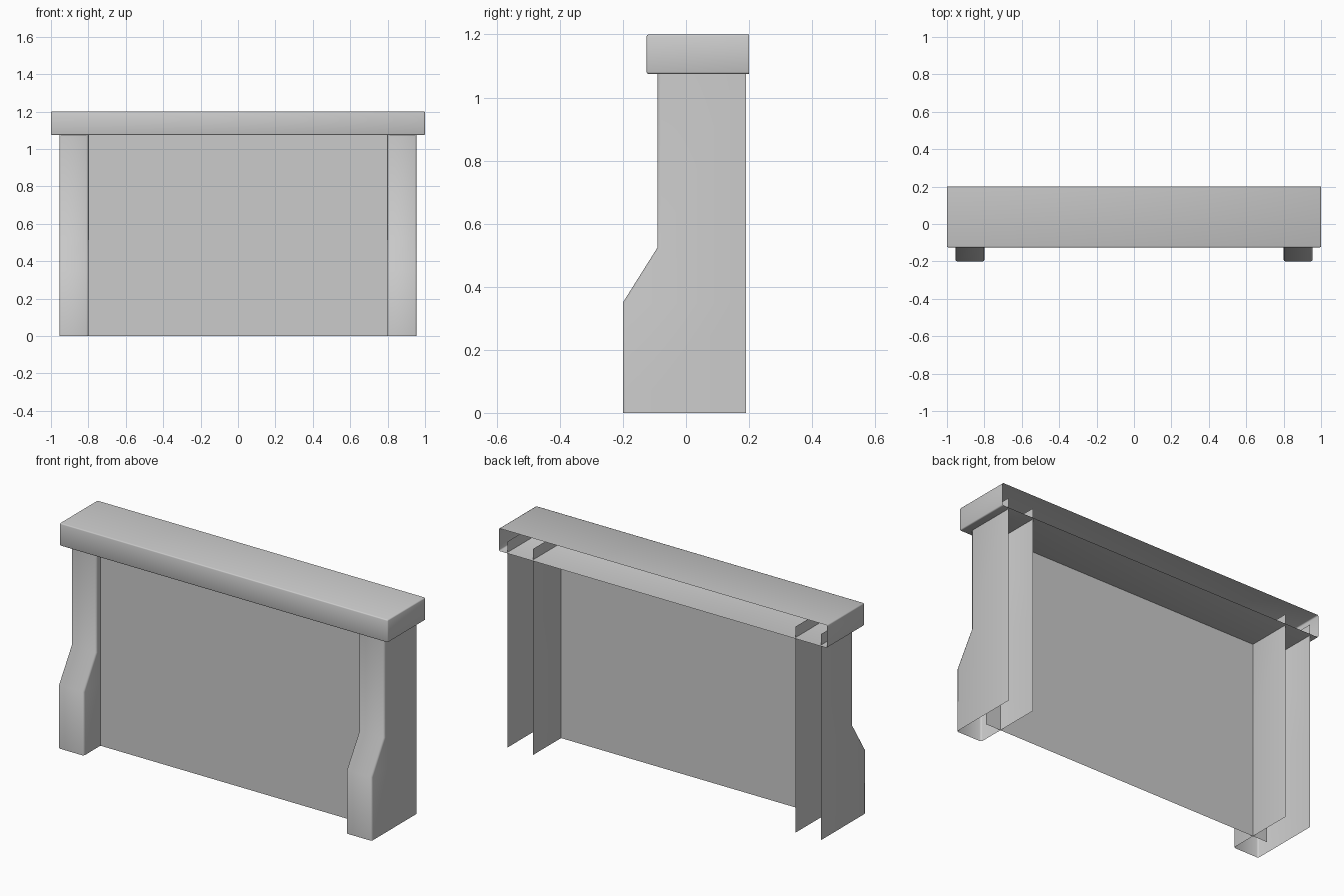
import bpy, bmesh, math

if "Cube" in bpy.data.objects:
    bpy.data.objects.remove(bpy.data.objects["Cube"])


def finish(name, bm, bevel_edges=None, width=0.01):
    bmesh.ops.recalc_face_normals(bm, faces=bm.faces)
    if bevel_edges:
        bmesh.ops.bevel(bm, geom=bevel_edges, offset=width, segments=2,
                        profile=0.5, affect='EDGES')
    mesh = bpy.data.meshes.new(name)
    bm.to_mesh(mesh)
    bm.free()
    ob = bpy.data.objects.new(name, mesh)
    bpy.context.collection.objects.link(ob)
    bpy.ops.object.select_all(action='DESELECT')
    ob.select_set(True)
    bpy.context.view_layer.objects.active = ob
    bpy.ops.object.shade_smooth_by_angle(angle=math.radians(50))
    return ob


# Mantel shelf: box open at the back, other edges softly rounded
bm = bmesh.new()
bmesh.ops.create_cube(bm, size=1)
for v in bm.verts:
    v.co = (v.co.x * 2, 0.0375 + v.co.y * 0.325, 1.1375 + v.co.z * 0.125)
back = [f for f in bm.faces if f.calc_center_median().y > 0.19]
bmesh.ops.delete(bm, geom=back, context='FACES')
finish("mantel_shelf", bm, [e for e in bm.edges if not e.is_boundary], 0.006)

# Legs: U-shaped shells following a stepped front profile, open behind
PROFILE = [(-0.2, 0), (-0.2, 0.35), (-0.09, 0.525), (-0.09, 1.135)]
BACK_Y = 0.19


def leg(name, x0, x1):
    bm = bmesh.new()
    rows = []
    for y, z in PROFILE:
        rows.append([bm.verts.new(p) for p in
                     ((x0, BACK_Y, z), (x0, y, z), (x1, y, z), (x1, BACK_Y, z))])
    for a, b in zip(rows, rows[1:]):
        for i in range(3):
            bm.faces.new((a[i], a[i + 1], b[i + 1], b[i]))
    # Outward normals follow from the winding; only front corners are rounded
    corners = [e for e in bm.edges if not e.is_boundary
               and abs(e.verts[0].co.z - e.verts[1].co.z) > 0.01
               and max(v.co.y for v in e.verts) < 0]
    ob = finish(name, bm, corners, 0.01)
    return ob


leg("right_leg", 0.8, 0.955)
leg("left_leg", -0.955, -0.8)

# Back panel: single sheet running into both legs
bm = bmesh.new()
bm.faces.new([bm.verts.new(p) for p in ((-0.89, -0.055, 0), (0.89, -0.055, 0),
                                        (0.89, -0.055, 1.076), (-0.89, -0.055, 1.076))])
mesh = bpy.data.meshes.new("back_panel")
bm.to_mesh(mesh)
bm.free()
bpy.context.collection.objects.link(bpy.data.objects.new("back_panel", mesh))
